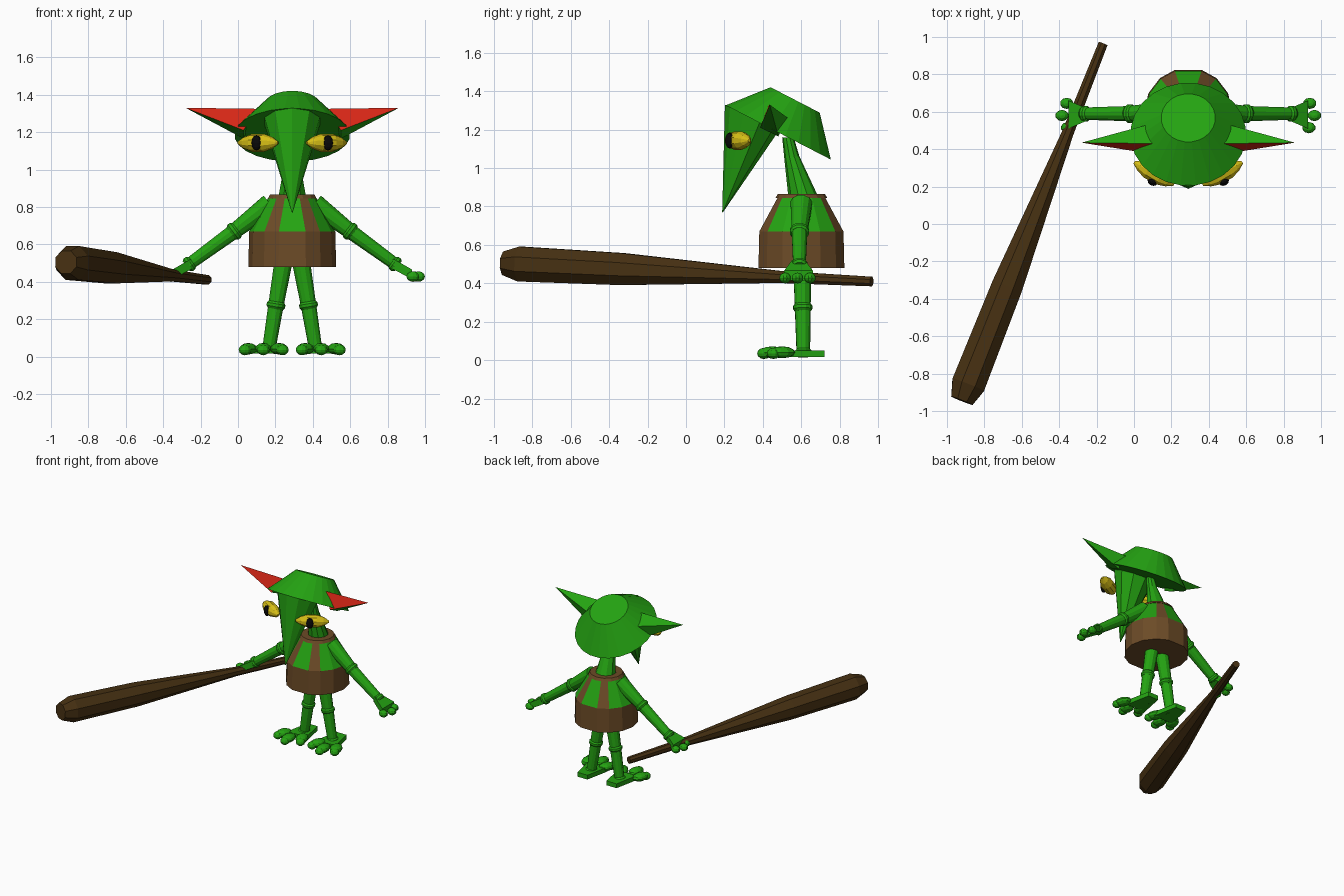
import bpy, bmesh, math
from mathutils import Vector, Matrix

if "Cube" in bpy.data.objects:
    bpy.data.objects.remove(bpy.data.objects["Cube"])

CX, CY = 0.29, 0.6   # body centre line


def material(name, rgb, rough=0.8):
    m = bpy.data.materials.new(name)
    m.use_nodes = True
    m.diffuse_color = (*rgb, 1)
    bsdf = m.node_tree.nodes["Principled BSDF"]
    bsdf.inputs["Base Color"].default_value = (*rgb, 1)
    bsdf.inputs["Roughness"].default_value = rough
    return m


GREEN = material("skin green", (0.018, 0.37, 0.006))
BROWN = material("leather brown", (0.15, 0.07, 0.02))
WOOD = material("dark wood", (0.062, 0.03, 0.006))
YELLOW = material("eye yellow", (0.68, 0.52, 0.008))
RED = material("inner ear red", (0.68, 0.02, 0.008))
BLACK = material("pupil black", (0.003, 0.003, 0.003))


def finish(name, bm, *mats):
    bmesh.ops.recalc_face_normals(bm, faces=bm.faces[:])
    mesh = bpy.data.meshes.new(name)
    bm.to_mesh(mesh)
    bm.free()
    for m in mats:
        mesh.materials.append(m)
    obj = bpy.data.objects.new(name, mesh)
    bpy.context.collection.objects.link(obj)
    return obj


def skin_rings(bm, rings):
    """Join closed rings of points with quads and cap both ends."""
    rings = [[bm.verts.new(p) for p in ring] for ring in rings]
    n = len(rings[0])
    for a, b in zip(rings, rings[1:]):
        for i in range(n):
            j = (i + 1) % n
            bm.faces.new((a[i], a[j], b[j], b[i]))
    bm.faces.new(rings[0])
    bm.faces.new(rings[-1])


def loft(name, pts, radii, sides, mat, axis=None):
    """Tube through points with one radius per point."""
    pts = [Vector(p) for p in pts]
    d = Vector(axis) if axis else pts[-1] - pts[0]
    rot = d.to_track_quat('Z', 'Y')
    bm = bmesh.new()
    angles = [math.tau * (i + 0.5) / sides for i in range(sides)]
    skin_rings(bm, [[p + rot @ Vector((r * math.cos(a), r * math.sin(a), 0))
                     for a in angles] for p, r in zip(pts, radii)])
    return finish(name, bm, mat)


def hull(name, pts, *mats):
    bm = bmesh.new()
    for p in pts:
        bm.verts.new(p)
    bmesh.ops.convex_hull(bm, input=bm.verts[:])
    return finish(name, bm, *mats)


def blob(name, loc, size, mat, turn=0):
    bm = bmesh.new()
    bmesh.ops.create_uvsphere(bm, u_segments=10, v_segments=6, radius=1)
    bm.transform(Matrix.Translation(loc) @ Matrix.Rotation(turn, 4, 'Z')
                 @ Matrix.Diagonal((*size, 1)))
    return finish(name, bm, mat)


def limb(name, a, b, c, radii):
    """Two straight segments with a raised band at the middle joint and end."""
    a, b, c = Vector(a), Vector(b), Vector(c)
    loft(name + "_upper", (a, b), radii[:2], 12, GREEN)
    loft(name + "_lower", (b, c), radii[1:], 12, GREEN)
    for part, p, d, r in (("joint", b, c - a, radii[1]), ("cuff", c, c - b, radii[2])):
        d = d.normalized() * 0.02
        loft(f"{name}_{part}", (p - d, p - d * 0.4, p + d * 0.4, p + d),
             (r, r + 0.009, r + 0.009, r), 12, GREEN)


# Tilted bowl-shaped head and long hooked nose
tilt = Vector((0, 0.46, 0.89))
base = Vector((CX, 0.48, 1.185))
loft("head", (base, base + tilt * 0.19), (0.31, 0.145), 24, GREEN)
loft("nose", ((CX, 0.34, 1.258), (CX, 0.19, 0.77)), (0.155, 0.002), 10, GREEN, axis=tilt)
loft("neck", ((CX, 0.61, 0.85), (CX, 0.55, 1.06), (CX, 0.53, 1.16)),
     (0.078, 0.04, 0.03), 10, GREEN, axis=(0, 0, 1))

# Torso with belt and shoulder straps coloured by height and angle
half = (18, 40, 65, 90, 115, 140, 162)
angles = [math.radians(a) for a in half + tuple(360 - a for a in reversed(half))]
body = bmesh.new()
skin_rings(body, [[(CX + r * math.sin(a), CY - r * math.cos(a), z) for a in angles]
                  for z, r in ((0.48, 0.235), (0.67, 0.23), (0.86, 0.122))])
for f in body.faces:
    c = f.calc_center_median()
    off = math.degrees(math.atan2(abs(c.x - CX), abs(c.y - CY)))
    strap = 18 < off < 40 and c.z < 0.85
    f.material_index = 1 if c.z < 0.66 or strap else 0
finish("torso", body, GREEN, BROWN)
loft("collar", ((CX, CY, 0.845), (CX, CY, 0.866)), (0.134, 0.122), 14, BROWN)

for s, side in ((-1, "right"), (1, "left")):
    def at(off, y, z):
        return Vector((CX + s * off, y, z))

    # Pointed ear, red on the forward face
    ear = hull(side + "_ear", (at(0.57, 0.435, 1.33), at(0.19, 0.43, 1.325),
                               at(0.26, 0.385, 1.21), at(0.26, 0.48, 1.165),
                               at(0.22, 0.53, 1.26)), GREEN, RED)
    for f in ear.data.polygons:
        f.material_index = 1 if f.normal.y < -0.7 else 0

    # Almond eye and pupil
    eye = at(0.183, 0.27, 1.143)
    along = Vector((s * 0.106, 0.06, 0))
    steps = (-1, -0.7, -0.3, 0.3, 0.7, 1)
    loft(side + "_eye", [eye + along * t for t in steps],
         (0.008, 0.032, 0.048, 0.048, 0.032, 0.008), 10, YELLOW)
    blob(side + "_pupil", eye + Vector((s * 0.008, -0.043, 0)),
         (0.028, 0.022, 0.042), BLACK, s * math.radians(30))

    # Arm, hand and knobbly fingers
    limb(side + "_arm", at(0.12, CY, 0.815), at(0.31, 0.59, 0.67),
         at(0.55, 0.59, 0.495), (0.058, 0.042, 0.034))
    hull(side + "_hand", [at(o, 0.585 + w, z + h) for o, z, w0, h0 in
                          ((0.54, 0.495, 0.032, 0.028), (0.64, 0.44, 0.075, 0.026))
                          for w in (-w0, w0) for h in (-h0, h0)], GREEN)
    for i, (o, y) in enumerate(((0.645, 0.515), (0.675, 0.58), (0.65, 0.645))):
        blob(f"{side}_finger_{i + 1}", at(o, y, 0.428), (0.036, 0.03, 0.028), GREEN)

    # Leg, wedge foot and three toes
    limb(side + "_leg", at(0.045, 0.605, 0.52), at(0.087, 0.607, 0.275),
         at(0.125, 0.61, 0.04), (0.05, 0.042, 0.036))
    hull(side + "_foot", [at(0.13 + w, y, z) for y, half_w in ((0.72, 0.045), (0.52, 0.085))
                          for w in (-half_w, half_w) for z in (0.017, 0.052)], GREEN)
    for i, (o, y, spread) in enumerate(((0.07, 0.5, -0.3), (0.155, 0.45, 0), (0.235, 0.5, 0.3))):
        blob(f"{side}_toe_{i + 1}", at(o, y, 0.042), (0.045, 0.07, 0.031), GREEN, s * spread)
        blob(f"{side}_toe_tip_{i + 1}", at(o + spread * 0.06, y - 0.045, 0.036),
             (0.035, 0.035, 0.029), GREEN)

# Long wooden club gripped in the right hand
grip, end = Vector((-0.165, 0.965, 0.41)), Vector((-0.92, -0.945, 0.505))
loft("club", [grip.lerp(end, t) for t in (0, 0.25, 0.68, 0.955, 1)],
     (0.027, 0.034, 0.09, 0.098, 0.066), 8, WOOD)
